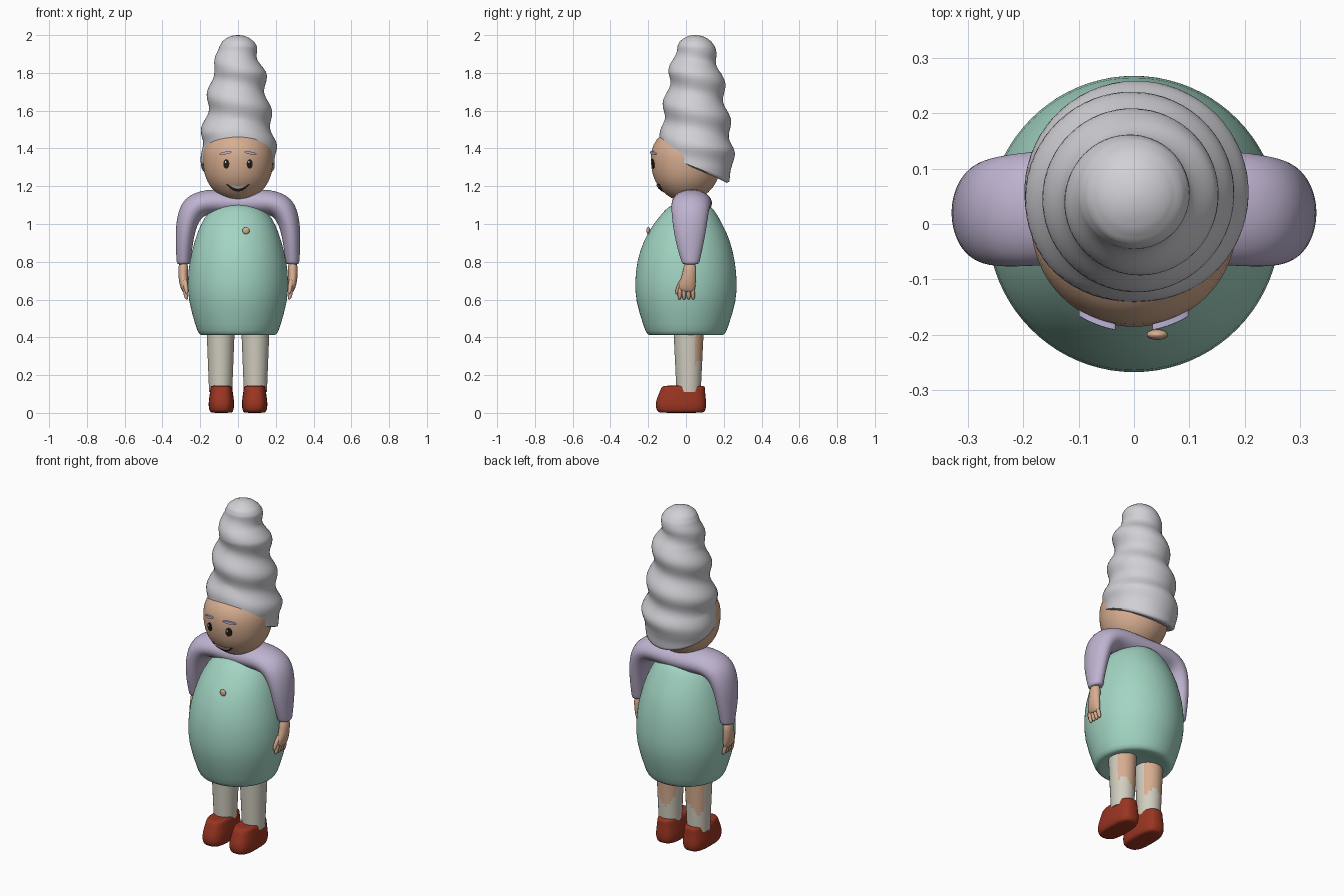
import bpy, bmesh, math
from mathutils import Vector

if "Cube" in bpy.data.objects:
    bpy.data.objects.remove(bpy.data.objects["Cube"])


def material(name, *rgb):
    m = bpy.data.materials.new(name)
    m.use_nodes = True
    m.diffuse_color = (*rgb, 1)
    m.node_tree.nodes["Principled BSDF"].inputs["Base Color"].default_value = (*rgb, 1)
    return m


HAIR = material("silver hair", .63, .63, .67)
SKIN = material("skin", .68, .42, .28)
GREEN = material("mint green", .36, .66, .54)
LILAC = material("lilac", .52, .45, .63)
RED = material("shoe red", .32, .035, .015)
STOCKING = material("stocking", .64, .61, .52)
DARK = material("eye dark", .02, .013, .01)
WHITE = material("white", .85, .85, .82)
BROW = material("eyebrow lilac", .5, .45, .68)
MOUTH = material("mouth brown", .1, .02, .012)


def interp(table, z):
    """Piecewise linear lookup in a list of (key, value)."""
    for (z0, r0), (z1, r1) in zip(table, table[1:]):
        if z <= z1:
            t = max(0, (z - z0) / (z1 - z0))
            return r0 + (r1 - r0) * t
    return table[-1][1]


def skin_rings(name, rings, mats, subdiv=0, rule=None):
    """Joins closed rings of points into a capped, smooth object."""
    bm = bmesh.new()
    loops = [[bm.verts.new(p) for p in ring] for ring in rings]
    n = len(loops[0])
    for a, b in zip(loops, loops[1:]):
        for i in range(n):
            bm.faces.new((a[i], a[(i + 1) % n], b[(i + 1) % n], b[i]))
    bm.faces.new(loops[0])
    bm.faces.new(loops[-1])
    bmesh.ops.recalc_face_normals(bm, faces=bm.faces)
    if rule:
        for f in bm.faces:
            f.material_index = rule(f.calc_center_median())
    return finish(name, bm, mats, subdiv)


def finish(name, bm, mats, subdiv=0):
    mesh = bpy.data.meshes.new(name)
    bm.to_mesh(mesh)
    bm.free()
    for m in mats:
        mesh.materials.append(m)
    mesh.shade_smooth()
    mesh.set_sharp_from_angle(angle=math.radians(60))
    ob = bpy.data.objects.new(name, mesh)
    bpy.context.collection.objects.link(ob)
    if subdiv:
        mod = ob.modifiers.new("smooth", "SUBSURF")
        mod.levels = mod.render_levels = subdiv
    return ob


def tube(name, stations, mats, n=24, side=1, upright=False, power=2, **kw):
    """Lofts ellipses (x, y, z, half width, half depth) along a path."""
    centres = [Vector(s[:3]) for s in stations]
    rings = []
    for i, s in enumerate(stations):
        t = centres[min(i + 1, len(centres) - 1)] - centres[max(i - 1, 0)]
        t = Vector((0, 0, 1)) if upright else t.normalized()
        v = Vector((0, 1, 0))
        v = (v - t * v.dot(t)).normalized()
        u = v.cross(t)
        ring = []
        for k in range(n):
            a = math.tau * k / n
            c, d = [math.copysign(abs(q) ** (2 / power), q) for q in (math.cos(a), math.sin(a))]
            p = centres[i] + u * c * s[3] + v * d * s[4]
            ring.append((p.x * side, p.y, p.z))
        rings.append(ring)
    return skin_rings(name, rings, mats, **kw)


# Head
head_profile = [(1.12, .02), (1.128, .06), (1.15, .1), (1.185, .137), (1.22, .161),
                (1.265, .179), (1.33, .188), (1.39, .186), (1.45, .16), (1.5, .1)]
tube("head", [(0, 0, z, r, r) for z, r in head_profile], [SKIN], n=40, upright=True, subdiv=1)
tube("neck", [(0, .02, 1.08, .07, .07), (0, .02, 1.2, .07, .07)], [SKIN], upright=True)

# Swirled tall hair, with a hairline that rises at the forehead
hair_profile = [(1.22, .178), (1.3, .194), (1.4, .198), (1.5, .184), (1.6, .167), (1.7, .151),
                (1.8, .138), (1.87, .113), (1.94, .099), (1.965, .085), (1.985, .06), (1.997, .03), (2, .008)]
N, LEVELS = 64, 72
hair = []
for j in range(-2, LEVELS + 1):
    ring = []
    for k in range(N):
        a = math.tau * k / N
        edge = 1.32 - .4 * (.05 + .19 * math.sin(a)) + .075 * max(0, -math.sin(a)) ** 5
        t = max(0, j) / LEVELS
        z = edge + (2 - edge) * (1 - (1 - t) ** 1.2)
        fade = min(1, t * 6) * min(1, max(0, (1.97 - z) / .1))
        r = interp(hair_profile, z)
        r += .013 * fade * math.cos(a + math.tau * (z - 1.6) / .19)
        if j < 0:
            r *= .93 if j == -1 else .8
            z += .005 if j == -2 else -.006
        ring.append((r * math.cos(a), .05 + r * math.sin(a), z))
    hair.append(ring)
skin_rings("hair", hair, [HAIR])

# Dress
dress = [(.43, .05, .05, 0), (.42, .15, .15, 0), (.408, .185, .185, 0), (.415, .208, .208, 0),
         (.45, .222, .222, 0), (.6, .266, .27, 0), (.7, .267, .27, 0), (.8, .26, .262, 0),
         (.92, .228, .228, .005), (1, .198, .182, .01), (1.06, .16, .142, .018),
         (1.09, .12, .115, .02), (1.107, .07, .075, .02), (1.11, .015, .02, .02)]
tube("dress", [(0, cy, z, rx, ry) for z, rx, ry, cy in dress], [GREEN],
     n=40, upright=True, subdiv=1)

# Sweater: one sleeve and half the shoulders, mirrored into a single loft
half = [(.288, .025, .785, .034, .044), (.289, .025, .8, .037, .048), (.285, .02, .9, .046, .075),
        (.275, .02, 1, .056, .092), (.243, .022, 1.09, .075, .102), (.16, .03, 1.122, .07, .105)]
middle = [(0, .035, 1.105, .07, .105)]
tube("sweater", half + middle + [(-x, *rest) for x, *rest in reversed(half)], [LILAC], subdiv=2)

# Button
bpy.ops.mesh.primitive_uv_sphere_add(segments=20, ring_count=12, radius=.019,
                                     location=(.042, -.2, .965))
button = bpy.context.object
button.name = "button"
button.scale.y = .5
button.data.materials.append(SKIN)
button.data.shade_smooth()


def bare_calf(c):
    return int(c.y > .045 and c.z > .25 + .03 * math.sin(c.x * 60))


# Limbs
for label, s in (("left", 1), ("right", -1)):
    legs = []
    for i in range(18):
        t = i / 17
        legs.append((.092, .014, .11 + .35 * t, .061 + .014 * t, .064 + .017 * t))
    tube(label + "_leg", legs, [STOCKING, SKIN], n=40, side=s, upright=True, rule=bare_calf)

    shoe = [(0, -.025, .05, .11), (.004, -.025, .061, .125), (.03, -.027, .069, .136),
            (.07, -.026, .067, .133), (.105, -.02, .061, .122), (.135, -.015, .058, .117),
            (.145, -.012, .052, .108), (.143, -.01, .03, .06)]
    tube(label + "_shoe", [(.088, y, z, a, b) for z, y, a, b in shoe], [RED],
         side=s, upright=True, power=2.8, subdiv=1)

    palm = [(.288, .022, .8, .027, .034), (.291, .02, .75, .026, .035), (.289, .012, .7, .026, .042),
            (.283, .004, .66, .02, .046), (.279, .002, .64, .013, .04)]
    tube(label + "_palm", palm, [SKIN], n=16, side=s, subdiv=1)
    for f in range(4):
        y = -.03 + .021 * f
        finger = [(.284, y, .67, .012, .012), (.278, y * 1.1, .63, .012, .012),
                  (.272, y * 1.15, .607, .01, .01), (.271, y * 1.15, .6, .004, .004)]
        tube(f"{label}_finger_{f + 1}", finger, [SKIN], n=10, side=s, subdiv=1)
    thumb = [(.284, -.01, .715, .014, .014), (.277, -.036, .675, .013, .013),
             (.271, -.05, .638, .01, .01), (.27, -.052, .628, .004, .004)]
    tube(label + "_thumb", thumb, [SKIN], n=10, side=s, subdiv=1)


# Painted face details, laid on the curve of the head
def face_plate(name, outline, mat, lift):
    n = len(outline)
    mx = sum(p[0] for p in outline) / n
    mz = sum(p[1] for p in outline) / n

    def on_face(x, z, up):
        r = interp(head_profile, z)
        return (x, -math.sqrt(r * r - x * x) - up, z)

    rings = []
    for scale, up in ((1, -.003), (1, lift), (.7, lift), (.4, lift), (.1, lift)):
        rings.append([on_face(mx + (x - mx) * scale, mz + (z - mz) * scale, up) for x, z in outline])
    skin_rings(name, rings, [mat])


def oval(cx, cz, a, b, tilt=0):
    angles = [math.tau * i / 24 for i in range(24)]
    return [(cx + a * math.cos(q), cz + b * math.sin(q) + tilt * a * math.cos(q)) for q in angles]


def smile(half_width, top, top_lift, bottom, bottom_lift):
    steps = [i / 8 - 1 for i in range(17)]
    lower = [(half_width * q, bottom + bottom_lift * q * q) for q in steps]
    upper = [(half_width * q, top + top_lift * q * q) for q in reversed(steps[1:-1])]
    return lower + upper


for label, s in (("left", 1), ("right", -1)):
    face_plate(label + "_eye", oval(s * .062, 1.318, .016, .025), DARK, .004)
    face_plate(label + "_eye_glint", oval(s * .062 - .004, 1.328, .004, .005), WHITE, .006)
    face_plate(label + "_eyebrow", oval(s * .066, 1.376, .033, .007, -.15 * s), BROW, .008)
face_plate("mouth", smile(.064, 1.2, .014, 1.172, .04), MOUTH, .004)
face_plate("teeth", smile(.05, 1.202, .01, 1.186, .022), WHITE, .007)
